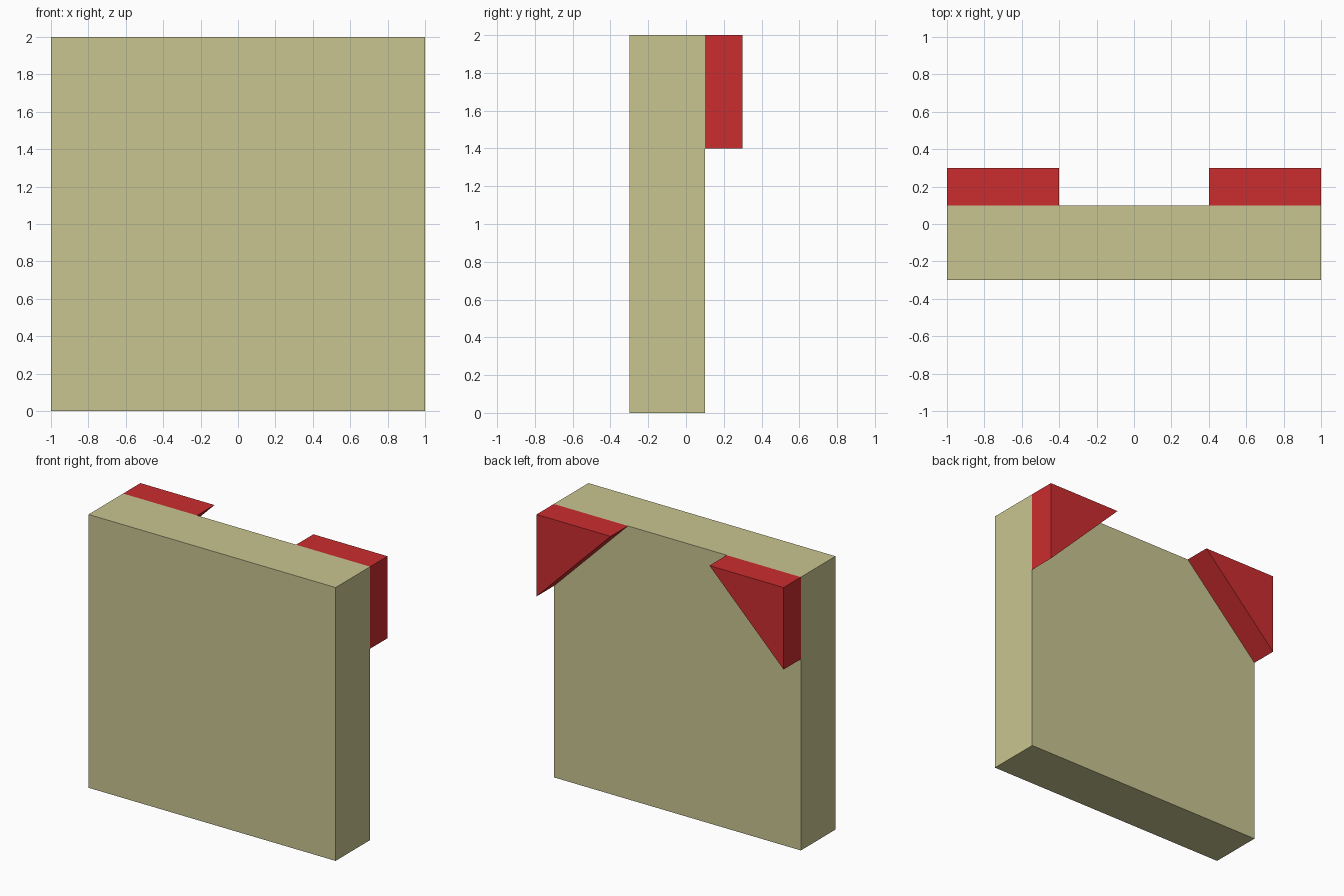
import bpy
import bmesh

if "Cube" in bpy.data.objects:
    bpy.data.objects.remove(bpy.data.objects["Cube"])


def make_material(name, color):
    mat = bpy.data.materials.new(name)
    mat.diffuse_color = (*color, 1.0)
    mat.use_nodes = True
    mat.node_tree.nodes["Principled BSDF"].inputs["Base Color"].default_value = mat.diffuse_color
    return mat


def prism(name, profile, y0, y1, mat):
    """Extrude an (x, z) profile from y0 to y1."""
    bm = bmesh.new()
    face = bm.faces.new([bm.verts.new((x, y0, z)) for x, z in profile])
    ext = bmesh.ops.extrude_face_region(bm, geom=[face])
    verts = [v for v in ext["geom"] if isinstance(v, bmesh.types.BMVert)]
    bmesh.ops.translate(bm, verts=verts, vec=(0, y1 - y0, 0))
    bmesh.ops.recalc_face_normals(bm, faces=bm.faces)
    mesh = bpy.data.meshes.new(name)
    bm.to_mesh(mesh)
    bm.free()
    mesh.materials.append(mat)
    obj = bpy.data.objects.new(name, mesh)
    bpy.context.collection.objects.link(obj)
    return obj


tan = make_material("tan", (0.584, 0.558, 0.283))
red = make_material("red", (0.597, 0.026, 0.028))

# Main slab
prism("slab", [(-1, 0), (1, 0), (1, 2), (-1, 2)], -0.3, 0.1, tan)

# Triangular corner blocks on the back, one per upper corner
for side, label in ((-1, "left"), (1, "right")):
    prism(f"corner_wedge_{label}",
          [(side, 2), (side * 0.4, 2), (side, 1.4)], 0.1, 0.3, red)
